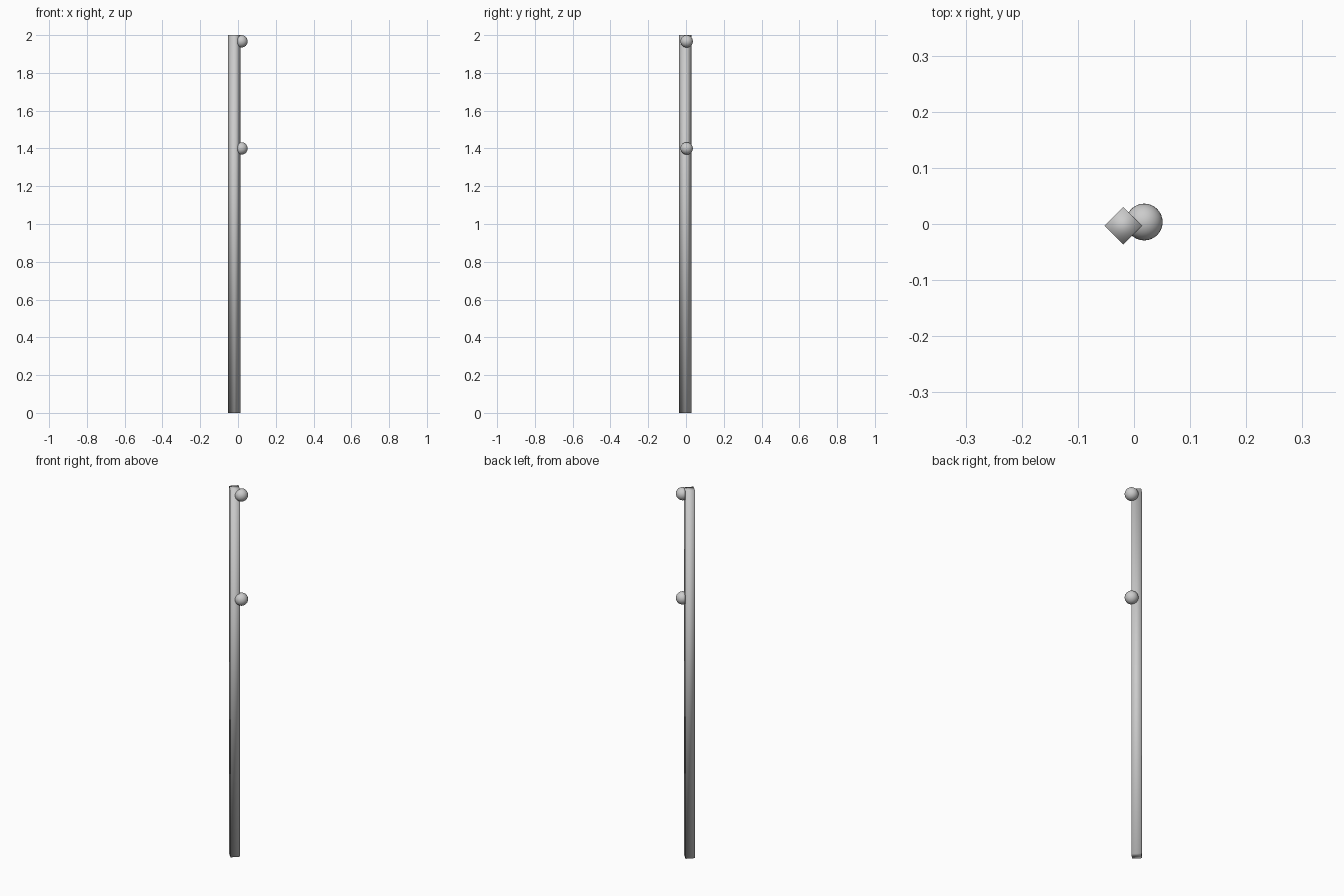
import bpy

if "Cube" in bpy.data.objects:
    bpy.data.objects.remove(bpy.data.objects["Cube"])

# square pole turned 45 degrees, so its corners face the axes
bpy.ops.mesh.primitive_cylinder_add(vertices=4, radius=0.0333, depth=2.0,
                                    location=(-0.019, -0.003, 1.0))
pole = bpy.context.object
pole.name = "pole"
bpy.ops.object.shade_smooth()

# two round knobs on the right-hand side of the pole
for name, z in (("top_knob", 1.967), ("lower_knob", 1.40)):
    bpy.ops.mesh.primitive_uv_sphere_add(segments=32, ring_count=16, radius=0.0328,
                                         location=(0.0182, 0.0035, z))
    bpy.context.object.name = name
    bpy.ops.object.shade_smooth()
